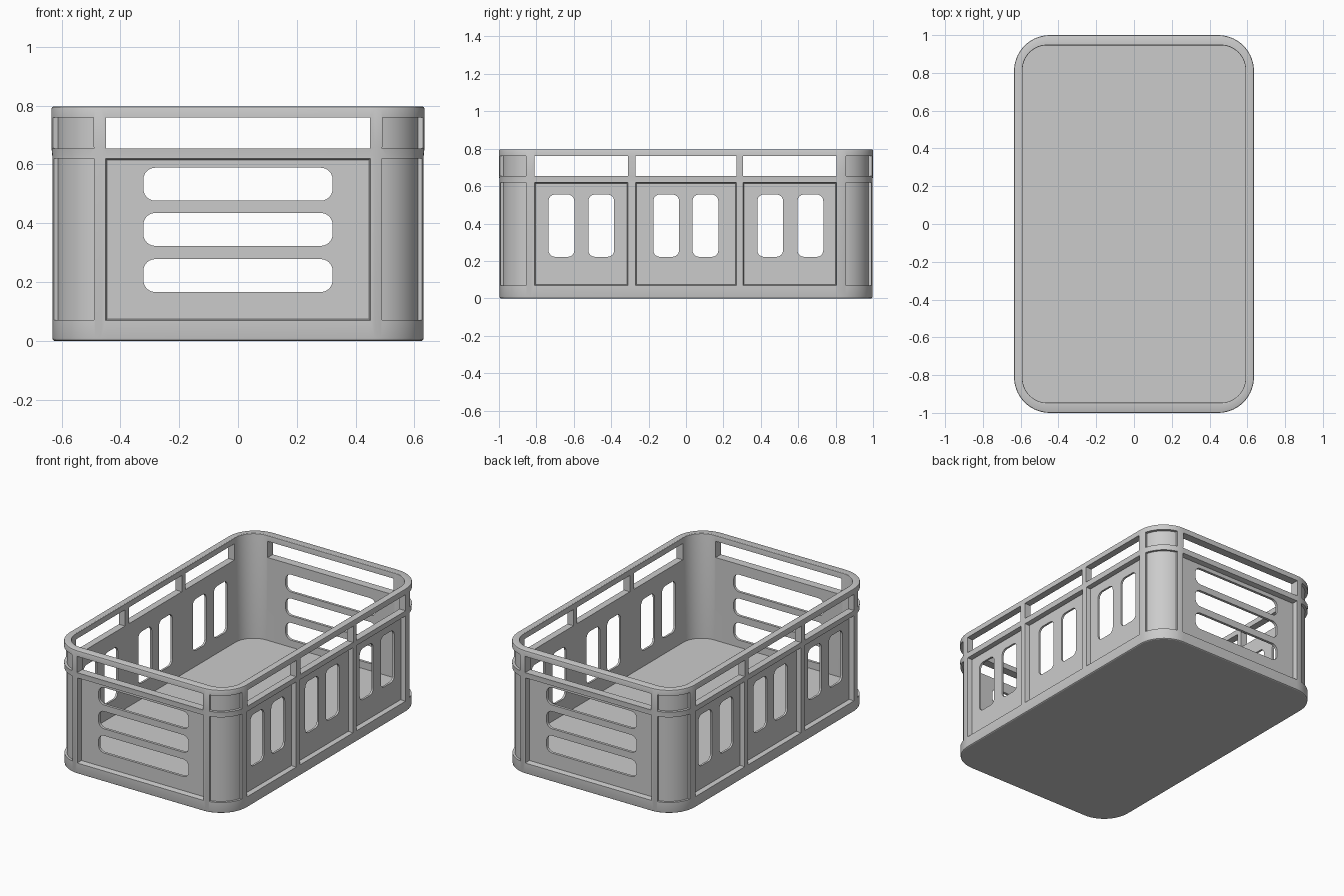
import bpy, bmesh, math

if "Cube" in bpy.data.objects:
    bpy.data.objects.remove(bpy.data.objects["Cube"])

HX, HY, R, TOP = 0.635, 1.0, 0.19, 0.797    # outer half sizes, corner radius, height
IX, IY, IR, FLOOR = 0.59, 0.946, 0.13, 0.12  # inner half sizes, corner radius, floor height
Z_PANEL = (0.07, 0.62)
Z_WINDOW = (0.655, 0.76)


def rounded_rect(hx, hy, r, n):
    if r <= 0:
        return [(hx, hy), (-hx, hy), (-hx, -hy), (hx, -hy)]
    pts = []
    for k, (sx, sy) in enumerate([(1, 1), (-1, 1), (-1, -1), (1, -1)]):
        for i in range(n + 1):
            a = math.radians(90) * (k + i / n)
            pts.append((sx * (hx - r) + r * math.cos(a), sy * (hy - r) + r * math.sin(a)))
    return pts


def loft(bm, loops):
    rings = [[bm.verts.new(p) for p in lp] for lp in loops]
    n = len(rings[0])
    for a, b in zip(rings, rings[1:]):
        for i in range(n):
            j = (i + 1) % n
            bm.faces.new((a[i], a[j], b[j], b[i]))
    bm.faces.new(rings[0][::-1])
    bm.faces.new(rings[-1])


def wall_block(bm, axis, u, v, depths, r=0.0):
    # block through a wall; depths = [(distance, outset), ...]
    loops = []
    for d, grow in depths:
        pts = rounded_rect((u[1] - u[0]) / 2 + grow, (v[1] - v[0]) / 2 + grow, r, 6)
        cu, cv = sum(u) / 2, sum(v) / 2
        loops.append([(cu + p, d, cv + q) if axis == 'y' else (d, cu + p, cv + q)
                      for p, q in pts])
    loft(bm, loops)


def make_object(name, bm):
    bmesh.ops.recalc_face_normals(bm, faces=bm.faces)
    me = bpy.data.meshes.new(name)
    bm.to_mesh(me)
    bm.free()
    ob = bpy.data.objects.new(name, me)
    bpy.context.collection.objects.link(ob)
    return ob


# crate shell: outside going up, over the rim, inside going down to the floor
outside = [(0.010, 0.0), (0.005, 0.003), (0.003, 0.01), (0.003, 0.63), (0.0, 0.66),
           (0.0, TOP - 0.008), (0.002, TOP - 0.002), (0.006, TOP)]
inside = [(0.004, TOP), (0.001, TOP - 0.002), (0.0, TOP - 0.007), (0.0, FLOOR)]
loops = [[(x, y, z) for x, y in rounded_rect(HX - d, HY - d, R - d, 14)] for d, z in outside]
loops += [[(x, y, z) for x, y in rounded_rect(IX + d, IY + d, IR + d, 14)] for d, z in inside]
bm = bmesh.new()
loft(bm, loops)
crate = make_object("crate", bm)

# panels sunk into the four walls and the rounded corners
side_bays = [(-0.81, -0.31), (-0.27, 0.27), (0.305, 0.805)]
bm = bmesh.new()
for s in (1, -1):
    wall_block(bm, 'y', (-0.45, 0.45), Z_PANEL,
               [(s * (HY - 0.037), -0.005), (s * (HY - 0.008), -0.001), (s * (HY + 0.02), 0.006)])
    for bay in side_bays:
        wall_block(bm, 'x', bay, Z_PANEL,
                   [(s * (HX - 0.032), -0.005), (s * (HX - 0.008), -0.001), (s * (HX + 0.02), 0.006)])
    for t in (1, -1):
        for z0, z1 in (Z_PANEL, Z_WINDOW):
            arc = [math.radians(14 + 62 * i / 12) for i in range(13)]
            outline = [(R - 0.018, a) for a in arc] + [(R + 0.05, a) for a in reversed(arc)]
            flat = [(s * (HX - R + q * math.cos(a)), t * (HY - R + q * math.sin(a)))
                    for q, a in outline]
            loft(bm, [[(x, y, z) for x, y in flat] for z in (z0, z1)])
panel_cutter = make_object("panel_cutter", bm)

# slots and upper handle openings through the front and back
through = [(-1.2, 0), (1.2, 0)]
bm = bmesh.new()
wall_block(bm, 'y', (-0.45, 0.45), Z_WINDOW, through)
for z in (0.222, 0.379, 0.533):
    wall_block(bm, 'y', (-0.322, 0.322), (z - 0.056, z + 0.056), through, 0.04)
front_cutter = make_object("front_cutter", bm)

# slots and upper openings through the two long sides
bm = bmesh.new()
for bay in side_bays:
    wall_block(bm, 'x', bay, Z_WINDOW, through)
for y in (-0.666, -0.453, -0.106, 0.104, 0.45, 0.665):
    wall_block(bm, 'x', (y - 0.069, y + 0.069), (0.222, 0.555), through, 0.035)
side_cutter = make_object("side_cutter", bm)

bpy.context.view_layer.objects.active = crate
crate.select_set(True)
for cutter in (panel_cutter, front_cutter, side_cutter):
    cutter.hide_render = True
    mod = crate.modifiers.new(cutter.name, 'BOOLEAN')
    mod.operation = 'DIFFERENCE'
    mod.solver = 'EXACT'
    mod.object = cutter
    bpy.ops.object.modifier_apply(modifier=mod.name)
    bpy.data.objects.remove(cutter)

bpy.ops.object.shade_smooth_by_angle(angle=math.radians(30))
